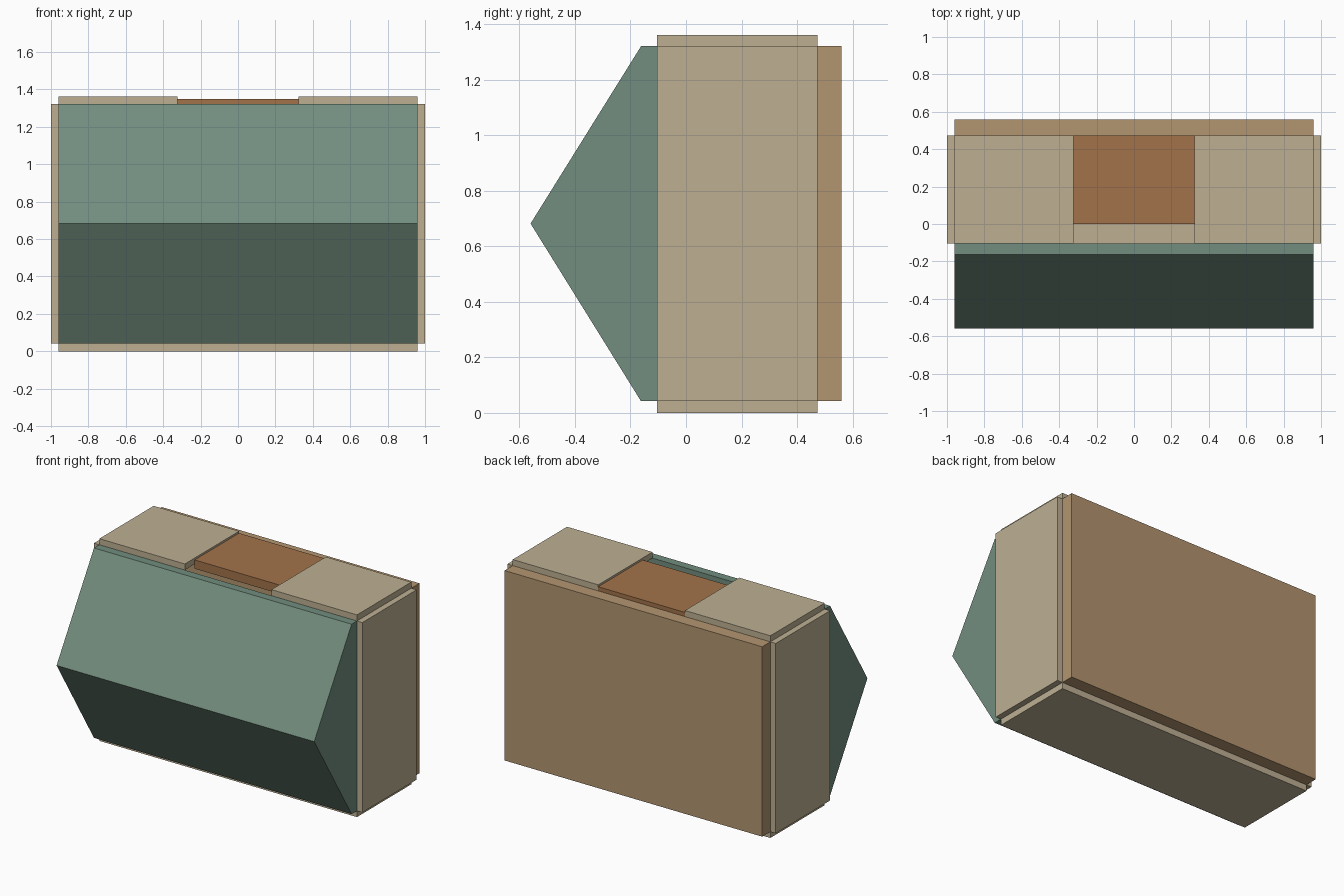
import bpy, bmesh

if "Cube" in bpy.data.objects:
    bpy.data.objects.remove(bpy.data.objects["Cube"])


def material(name, rgb):
    m = bpy.data.materials.new(name)
    m.diffuse_color = (*rgb, 1)
    m.use_nodes = True
    m.node_tree.nodes["Principled BSDF"].inputs["Base Color"].default_value = m.diffuse_color
    return m


BEIGE = material("beige_panel", (0.51, 0.43, 0.29))
GREEN = material("green_front", (0.17, 0.27, 0.21))
TAN = material("tan_back", (0.45, 0.30, 0.16))
BROWN = material("brown_lid", (0.36, 0.17, 0.07))


def prism(name, profile, x0, x1, mat):
    """Extrude a (y, z) profile along x."""
    bm = bmesh.new()
    face = bm.faces.new([bm.verts.new((x0, y, z)) for y, z in profile])
    ext = bmesh.ops.extrude_face_region(bm, geom=[face])
    verts = [v for v in ext["geom"] if isinstance(v, bmesh.types.BMVert)]
    bmesh.ops.translate(bm, verts=verts, vec=(x1 - x0, 0, 0))
    bmesh.ops.recalc_face_normals(bm, faces=bm.faces)
    mesh = bpy.data.meshes.new(name)
    bm.to_mesh(mesh)
    bm.free()
    mesh.materials.append(mat)
    obj = bpy.data.objects.new(name, mesh)
    bpy.context.collection.objects.link(obj)
    return obj


def box(name, x, y, z, mat):
    profile = [(y[0], z[0]), (y[1], z[0]), (y[1], z[1]), (y[0], z[1])]
    return prism(name, profile, x[0], x[1], mat)


W, SLOT = 0.96, 0.323           # half width of the body, half width of the lid
Y = (-0.105, 0.473)             # depth of the thin panels
Z = (0.042, 1.321)              # height of the hollow inside

# wedge-shaped front
prism("front_wedge", [(Y[0], Z[0]), (Y[0], Z[1]), (-0.162, Z[1]),
                      (-0.56, 0.682), (-0.162, Z[0])], -W, W, GREEN)

# back slab and bottom panel
box("back_panel", (-W, W), (Y[1], 0.56), Z, TAN)
box("bottom_panel", (-W, W), Y, (0, Z[0]), BEIGE)

# mirrored side and top panels
for side, s in (("left", -1), ("right", 1)):
    box(f"{side}_side_panel", sorted((s * W, s * 1.0)), Y, Z, BEIGE)
    box(f"{side}_top_panel", sorted((s * SLOT, s * W)), Y, (Z[1], 1.362), BEIGE)

# lid set back to leave an open slot into the hollow body
box("lid", (-SLOT, SLOT), (0, Y[1]), (1.29, 1.349), BROWN)
